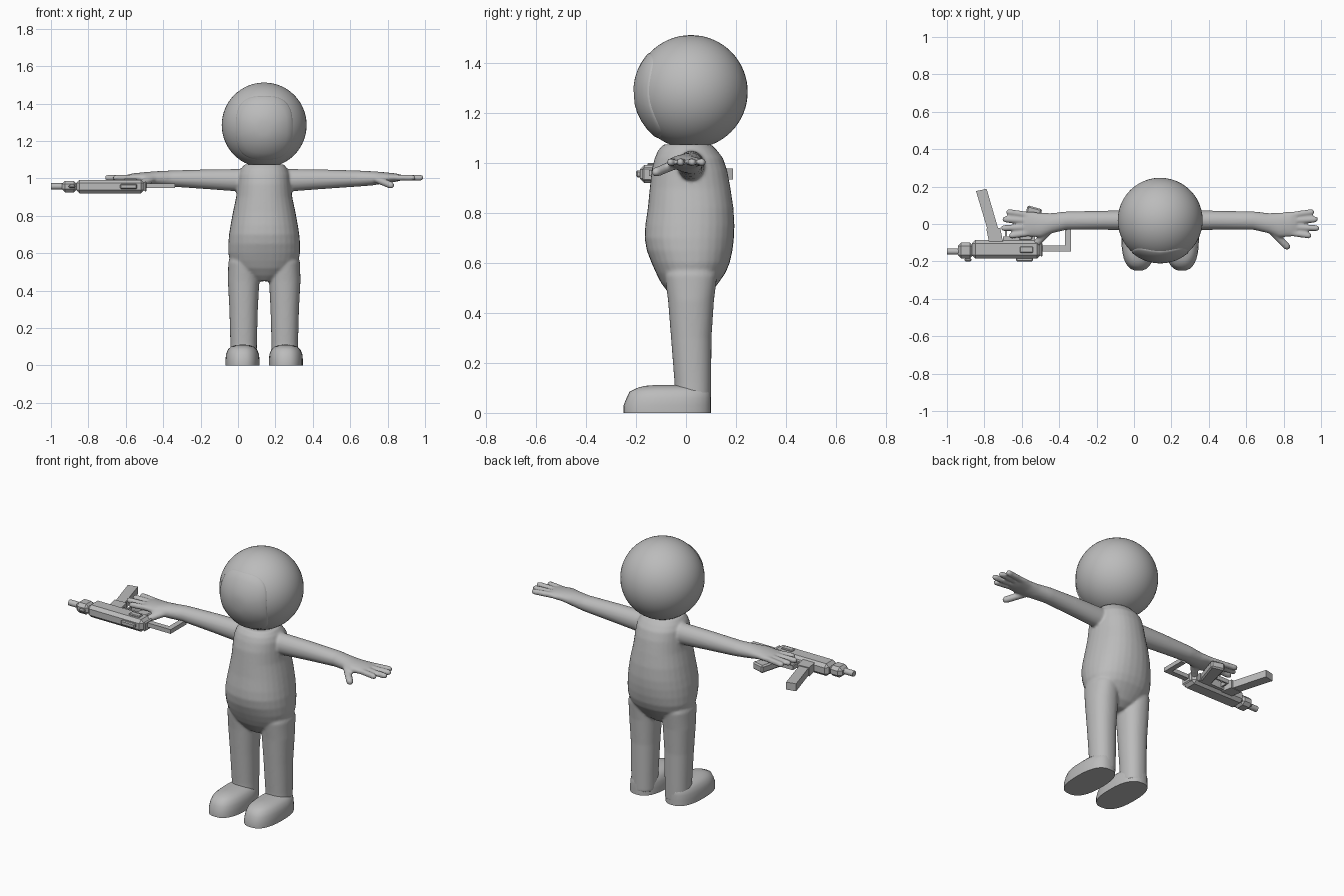
import bpy, bmesh, math
from mathutils import Vector

if "Cube" in bpy.data.objects:
    bpy.data.objects.remove(bpy.data.objects["Cube"])

CX = 0.14  # centre line of the figure
grey = bpy.data.materials.new("plain_grey")
grey.diffuse_color = (0.5, 0.5, 0.5, 1)
grey.use_nodes = True
grey.node_tree.nodes["Principled BSDF"].inputs["Base Color"].default_value = grey.diffuse_color


def finish(bm, name, smooth=True):
    bmesh.ops.recalc_face_normals(bm, faces=bm.faces)
    me = bpy.data.meshes.new(name)
    bm.to_mesh(me)
    bm.free()
    ob = bpy.data.objects.new(name, me)
    bpy.context.collection.objects.link(ob)
    me.materials.append(grey)
    for p in me.polygons:
        p.use_smooth = smooth
    return ob


def sharp_by_angle(ob, deg=40):
    bpy.ops.object.select_all(action='DESELECT')
    ob.select_set(True)
    bpy.context.view_layer.objects.active = ob
    bpy.ops.object.shade_smooth_by_angle(angle=math.radians(deg))


def power(v, n):
    return math.copysign(abs(v) ** (2 / n), v)


def loft(bm, rings, n=32, e=2.0):
    """Closed skin through rings of (centre, u half-axis, v half-axis)."""
    loops = []
    for c, u, v in rings:
        c, u, v = Vector(c), Vector(u), Vector(v)
        loops.append([bm.verts.new(c + u * power(math.cos(a), e) + v * power(math.sin(a), e))
                      for a in (2 * math.pi * i / n for i in range(n))])
    for a, b in zip(loops, loops[1:]):
        for i in range(n):
            j = (i + 1) % n
            bm.faces.new((a[i], a[j], b[j], b[i]))
    bm.faces.new(loops[0])
    bm.faces.new(loops[-1])


def upright(bm, cx, rows, e=2.0):
    """Rows of (z, half width, front y, back y)."""
    loft(bm, [((cx, (f + b) / 2, z), (w, 0, 0), (0, (b - f) / 2, 0)) for z, w, f, b in rows], e=e)


def finger(bm, a, b, r):
    a, b = Vector(a), Vector(b)
    d = (b - a).normalized()
    u = d.cross(Vector((0, 0, 1))).normalized()
    v = u.cross(d)
    ends = [(a, 1), (b - d * r, 1), (b - d * r * 0.4, 0.8), (b, 0.3)]
    loft(bm, [(p, u * r * s, v * r * s) for p, s in ends], n=12)


# Body: torso, legs, arms and hands fused into one skin
bm = bmesh.new()
upright(bm, CX, [
    (0.45, 0.05, -0.04, 0.06), (0.48, 0.11, -0.07, 0.10), (0.52, 0.16, -0.10, 0.13),
    (0.56, 0.183, -0.12, 0.158), (0.60, 0.192, -0.138, 0.175), (0.65, 0.192, -0.157, 0.186),
    (0.70, 0.188, -0.166, 0.192), (0.75, 0.180, -0.163, 0.194), (0.82, 0.167, -0.153, 0.190),
    (0.90, 0.150, -0.145, 0.178), (0.97, 0.143, -0.138, 0.165), (1.02, 0.138, -0.125, 0.148),
    (1.05, 0.125, -0.112, 0.125), (1.075, 0.105, -0.09, 0.10)], e=2.2)
ARM = [  # distance from centre line, y, z, y radius, z radius
    (0.04, 0.02, 0.99, 0.056, 0.063), (0.14, 0.02, 0.99, 0.054, 0.060),
    (0.30, 0.02, 0.995, 0.051, 0.053), (0.50, 0.018, 0.999, 0.049, 0.043),
    (0.58, 0.004, 1.000, 0.054, 0.038), (0.64, -0.006, 1.003, 0.066, 0.030),
    (0.70, 0.0, 1.004, 0.068, 0.023), (0.73, 0.0, 1.004, 0.060, 0.016)]
FINGERS = [  # base and tip, as distance from centre line and y
    (0.69, 0.047, 0.825, 0.066), (0.70, 0.017, 0.845, 0.026),
    (0.70, -0.016, 0.853, -0.023), (0.68, -0.046, 0.81, -0.064)]
for s in (-1, 1):
    upright(bm, CX + s * 0.11, [
        (0.02, 0.070, -0.045, 0.10), (0.12, 0.071, -0.046, 0.101), (0.30, 0.076, -0.060, 0.102),
        (0.45, 0.084, -0.072, 0.112), (0.55, 0.082, -0.085, 0.125), (0.62, 0.06, -0.06, 0.10)], e=2.2)
    loft(bm, [((CX + s * d, y, z), (0, ry, 0), (0, 0, rz)) for d, y, z, ry, rz in ARM])
    for d0, y0, d1, y1 in FINGERS:
        finger(bm, (CX + s * d0, y0, 1.004), (CX + s * d1, y1, 1.003), 0.0165)
    finger(bm, (CX + s * 0.59, -0.03, 1.0), (CX + s * 0.69, -0.133, 0.958), 0.020)
body = finish(bm, "body")
m = body.modifiers.new("fuse", 'REMESH')
m.mode, m.voxel_size, m.use_smooth_shade = 'VOXEL', 0.007, True
m = body.modifiers.new("soften", 'SMOOTH')
m.factor, m.iterations = 0.5, 6

# Feet
for s, side in ((-1, "right"), (1, "left")):
    bm = bmesh.new()
    upright(bm, CX + s * 0.116, [
        (0.0, 0.091, -0.25, 0.10), (0.03, 0.091, -0.25, 0.10), (0.06, 0.088, -0.238, 0.10),
        (0.085, 0.078, -0.226, 0.098), (0.10, 0.062, -0.195, 0.09), (0.108, 0.04, -0.165, 0.07),
        (0.111, 0.015, -0.13, 0.04)], e=2.5)
    sharp_by_angle(finish(bm, side + "_foot"), 50)

# Head
HEAD, R = Vector((CX, 0.02, 1.285)), 0.227
bm = bmesh.new()
bmesh.ops.create_uvsphere(bm, u_segments=48, v_segments=32, radius=R)
bmesh.ops.translate(bm, verts=bm.verts, vec=HEAD)
finish(bm, "head")

# Face plate: rounded square shell lying on the front of the head
bm = bmesh.new()
N = 48


def on_head(a, s, lift):
    x = 0.152 * s * power(math.cos(a), 2.9)
    z = 0.17 * s * power(math.sin(a), 2.9) - 0.015
    r = R + lift
    return HEAD + Vector((x, -math.sqrt(max(r * r - x * x - z * z, 0)), z))


rows = [(1.0, -0.008), (1.0, 0.001), (0.97, 0.004)] + [(s, 0.004) for s in (0.8, 0.6, 0.4, 0.2)]
loops = [[bm.verts.new(on_head(2 * math.pi * i / N, s, h)) for i in range(N)] for s, h in rows]
for a, b in zip(loops, loops[1:]):
    for i in range(N):
        bm.faces.new((a[i], a[(i + 1) % N], b[(i + 1) % N], b[i]))
bm.faces.new(loops[-1])
sharp_by_angle(finish(bm, "face_plate"), 40)


# Blaster lying on its side under the right hand
def prism(name, pts, z0, z1, bevel=0.0):
    bm = bmesh.new()
    face = bm.faces.new([bm.verts.new((x, y, z0)) for x, y in pts])
    top = bmesh.ops.extrude_face_region(bm, geom=[face])["geom"]
    bmesh.ops.translate(bm, verts=[v for v in top if isinstance(v, bmesh.types.BMVert)],
                        vec=(0, 0, z1 - z0))
    ob = finish(bm, name, False)
    if bevel:
        m = ob.modifiers.new("bevel", 'BEVEL')
        m.width, m.segments = bevel, 1


def block(name, x0, x1, y0, y1, z0, z1, bevel=0.0):
    prism(name, [(x0, y0), (x1, y0), (x1, y1), (x0, y1)], z0, z1, bevel)


block("receiver", -0.865, -0.50, -0.185, -0.085, 0.92, 0.992, 0.018)
block("front_shroud", -0.942, -0.86, -0.185, -0.10, 0.925, 0.987, 0.018)
block("rear_cap", -0.502, -0.488, -0.175, -0.10, 0.928, 0.984, 0.012)
bm = bmesh.new()
loft(bm, [((x, -0.147, 0.957), (0, 0.017, 0), (0, 0, 0.017)) for x in (-1.0, -0.93)], n=12)
sharp_by_angle(finish(bm, "barrel"))
block("ejection_port", -0.63, -0.54, -0.20, -0.18, 0.943, 0.97, 0.005)
block("front_pin", -0.905, -0.87, -0.20, -0.18, 0.948, 0.966, 0.006)
block("side_catch", -0.61, -0.54, -0.155, -0.12, 0.985, 1.0, 0.004)
block("lower_rail", -0.70, -0.53, -0.10, -0.068, 0.935, 0.977)
prism("magazine_well", [(-0.775, -0.10), (-0.70, -0.10), (-0.715, -0.02), (-0.79, -0.025)], 0.932, 0.983)
prism("magazine", [(-0.765, -0.09), (-0.71, -0.08), (-0.788, 0.188), (-0.845, 0.176)], 0.935, 0.979)
prism("grip", [(-0.62, -0.09), (-0.545, -0.09), (-0.49, 0.078), (-0.568, 0.10)], 0.935, 0.98, 0.008)
block("trigger_guard_front", -0.69, -0.68, -0.08, -0.015, 0.945, 0.97)
block("trigger_guard_bar", -0.69, -0.585, -0.025, -0.015, 0.945, 0.97)
block("stock_arm", -0.50, -0.338, -0.148, -0.116, 0.948, 0.973)
block("stock_butt", -0.37, -0.338, -0.148, 0.0, 0.948, 0.973)
